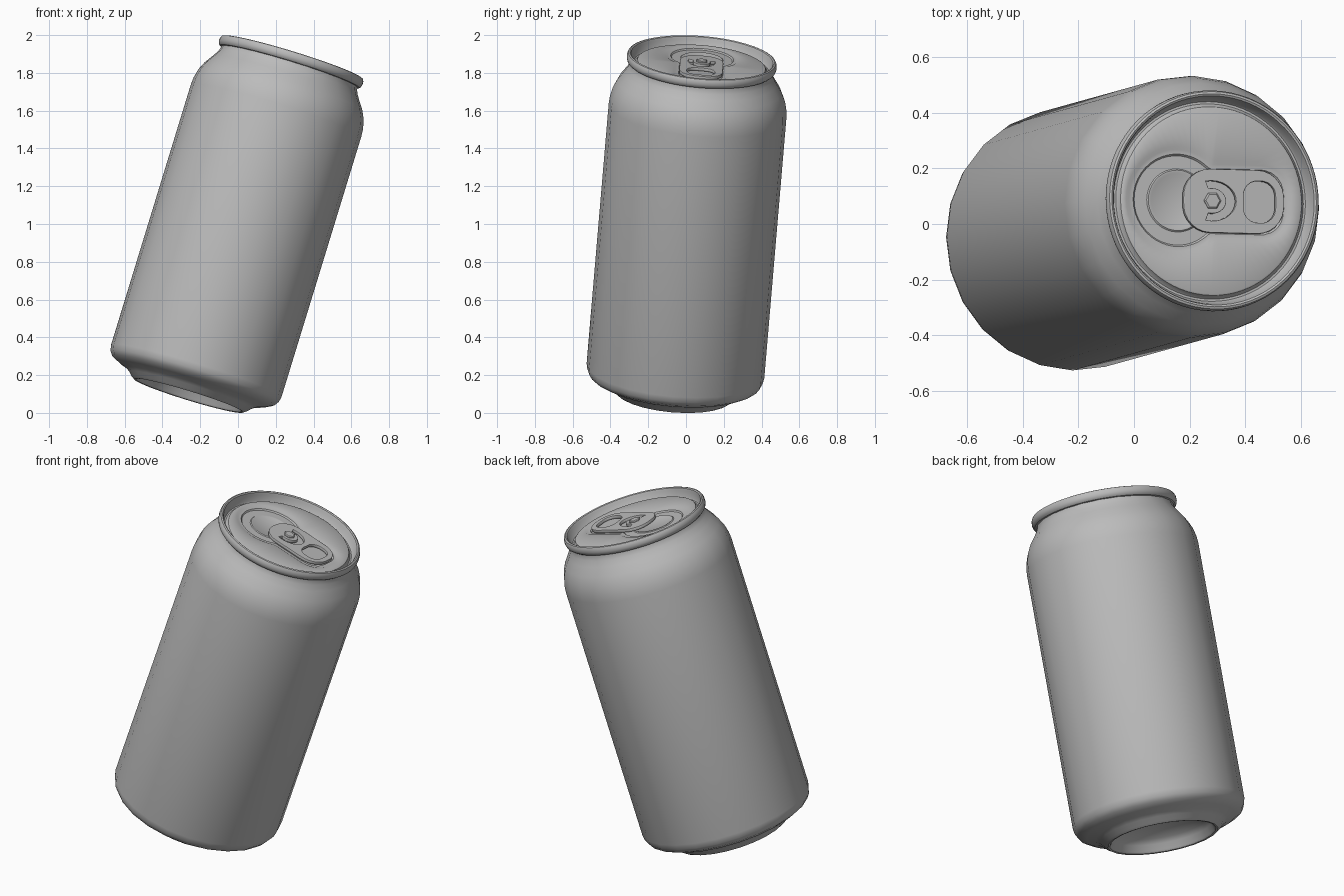
import bpy, bmesh, math
from mathutils import Matrix, Vector

if "Cube" in bpy.data.objects:
    bpy.data.objects.remove(bpy.data.objects["Cube"])

# Tilted frame of the can: local z runs along the can axis, local x along the tab
AXIS = Vector((0.292, 0.081, 0.953)).normalized()
XDIR = (Vector((1, 0, 0)) - AXIS * AXIS.x).normalized()
YDIR = AXIS.cross(XDIR)
FRAME = Matrix((XDIR, YDIR, AXIS)).transposed().to_4x4()
FRAME.translation = (-0.261, -0.067, 0.091)

metal = bpy.data.materials.new("grey_metal")
metal.diffuse_color = (0.5, 0.5, 0.5, 1)
metal.use_nodes = True
metal.node_tree.nodes["Principled BSDF"].inputs["Base Color"].default_value = metal.diffuse_color


def finish(obj, angle=30):
    obj.matrix_world = FRAME
    if not obj.data.materials:
        obj.data.materials.append(metal)
    bpy.ops.object.select_all(action='DESELECT')
    obj.select_set(True)
    bpy.context.view_layer.objects.active = obj
    if obj.type == 'CURVE':
        bpy.ops.object.convert(target='MESH')
    bpy.ops.object.shade_smooth_by_angle(angle=math.radians(angle))


def ring(r, z, n, cx=0.0):
    return [(cx + r * math.cos(2 * math.pi * j / n),
             r * math.sin(2 * math.pi * j / n), z) for j in range(n)]


def skin(name, loops, start_tip=None, end_tip=None):
    """Bridge equal loops; optionally close either end with a fan to a point."""
    bm = bmesh.new()
    rows = [[bm.verts.new(p) for p in loop] for loop in loops]
    n = len(rows[0])
    for a, b in zip(rows, rows[1:]):
        for j in range(n):
            k = (j + 1) % n
            bm.faces.new((a[j], a[k], b[k], b[j]))
    for tip, row, flip in ((start_tip, rows[0], True), (end_tip, rows[-1], False)):
        if tip:
            c = bm.verts.new(tip)
            for j in range(n):
                a, b = row[j], row[(j + 1) % n]
                bm.faces.new((b, a, c) if flip else (a, b, c))
    mesh = bpy.data.meshes.new(name)
    bm.to_mesh(mesh)
    bm.free()
    obj = bpy.data.objects.new(name, mesh)
    bpy.context.collection.objects.link(obj)
    finish(obj)
    return obj


def round_box(x, y, cx, hx, hy, r):
    """Signed distance to a rounded rectangle."""
    dx, dy = abs(x - cx) - hx + r, abs(y) - hy + r
    return math.hypot(max(dx, 0), max(dy, 0)) + min(max(dx, dy), 0) - r


def outline(dist, cx, n, z=0.0, offset=0.0):
    """Trace a distance shape by shooting rays from (cx, 0)."""
    pts = []
    for j in range(n):
        t = 2 * math.pi * j / n
        lo, hi = 0.0, 0.6
        for _ in range(30):
            m = (lo + hi) / 2
            if dist(cx + m * math.cos(t), m * math.sin(t)) < offset:
                lo = m
            else:
                hi = m
        pts.append((cx + lo * math.cos(t), lo * math.sin(t), z))
    return pts


# Body: domed underside, foot ring, straight wall, shoulder and neck (radius, height)
body = [(0.10, 0.130), (0.19, 0.105), (0.25, 0.07), (0.275, 0.045), (0.284, 0.012),
        (0.292, 0.002), (0.303, 0.0), (0.318, 0.010), (0.340, 0.032), (0.362, 0.047),
        (0.41, 0.064), (0.450, 0.085), (0.466, 0.108), (0.472, 0.138),
        (0.472, 1.585), (0.469, 1.625), (0.457, 1.675), (0.436, 1.72),
        (0.405, 1.765), (0.386, 1.795), (0.378, 1.815), (0.377, 1.832)]
skin("can_body", [ring(r, z, 24) for r, z in body], start_tip=(0, 0, 0.14))

# Lid: rolled rim, countersink groove, flat panel and keyhole-shaped recess
N = 72
MOUTH_X = -0.125


def recess(x, y):
    return min(math.hypot(x - MOUTH_X, y) - 0.195,
               round_box(x, y, 0.10, 0.20, 0.145, 0.11))


lid = [(0.374, 1.826), (0.386, 1.828), (0.394, 1.836), (0.398, 1.850), (0.397, 1.866),
       (0.392, 1.877), (0.384, 1.880), (0.377, 1.876), (0.373, 1.864),
       (0.366, 1.832), (0.360, 1.824), (0.352, 1.824), (0.346, 1.830),
       (0.340, 1.842), (0.334, 1.845)]
loops = [ring(r, z, N) for r, z in lid]
for off, z in ((0, 1.845), (-0.012, 1.839), (-0.028, 1.839), (-0.034, 1.832)):
    loops.append(outline(recess, 0.0, N, z, off))
skin("can_lid", loops, end_tip=(0, 0, 1.832))

# Mouth: raised score bead around the opening panel
bead = [(0.115, 1.831), (0.109, 1.836), (0.102, 1.836), (0.096, 1.833)]
skin("mouth_panel", [ring(r, z, 36, MOUTH_X) for r, z in bead],
     end_tip=(MOUTH_X, 0, 1.833))

# Pull tab: rounded plate with a finger hole and a horseshoe slot
arc = [math.radians(-105 + 210 * i / 16) for i in range(17)]
slot = [(1.25 * 0.072 * math.cos(t), 0.072 * math.sin(t), 0) for t in arc]
slot += [(1.15 * 0.046 * math.cos(t), 0.046 * math.sin(t), 0) for t in reversed(arc)]
shapes = [outline(lambda x, y: round_box(x, y, 0.081, 0.189, 0.115, 0.1), 0.08, 48),
          outline(lambda x, y: round_box(x, y, 0.178, 0.060, 0.075, 0.052), 0.178, 28),
          slot]
curve = bpy.data.curves.new("pull_tab", 'CURVE')
curve.dimensions = '2D'
curve.fill_mode = 'BOTH'
curve.extrude = 0.006
curve.bevel_depth = 0.003
curve.bevel_resolution = 1
curve.offset = -0.003
for pts in shapes:
    sp = curve.splines.new('POLY')
    sp.points.add(len(pts) - 1)
    for p, (x, y, z) in zip(sp.points, pts):
        p.co = (x, y, z, 1)
    sp.use_cyclic_u = True
tab = bpy.data.objects.new("pull_tab", curve)
bpy.context.collection.objects.link(tab)
finish(tab)
tab.matrix_world = FRAME @ Matrix.Translation((0, 0, 1.848))

# Rivet holding the tab
skin("rivet", [ring(0.032, 1.832, 6), ring(0.032, 1.861, 6), ring(0.026, 1.865, 6)],
     end_tip=(0, 0, 1.865))
